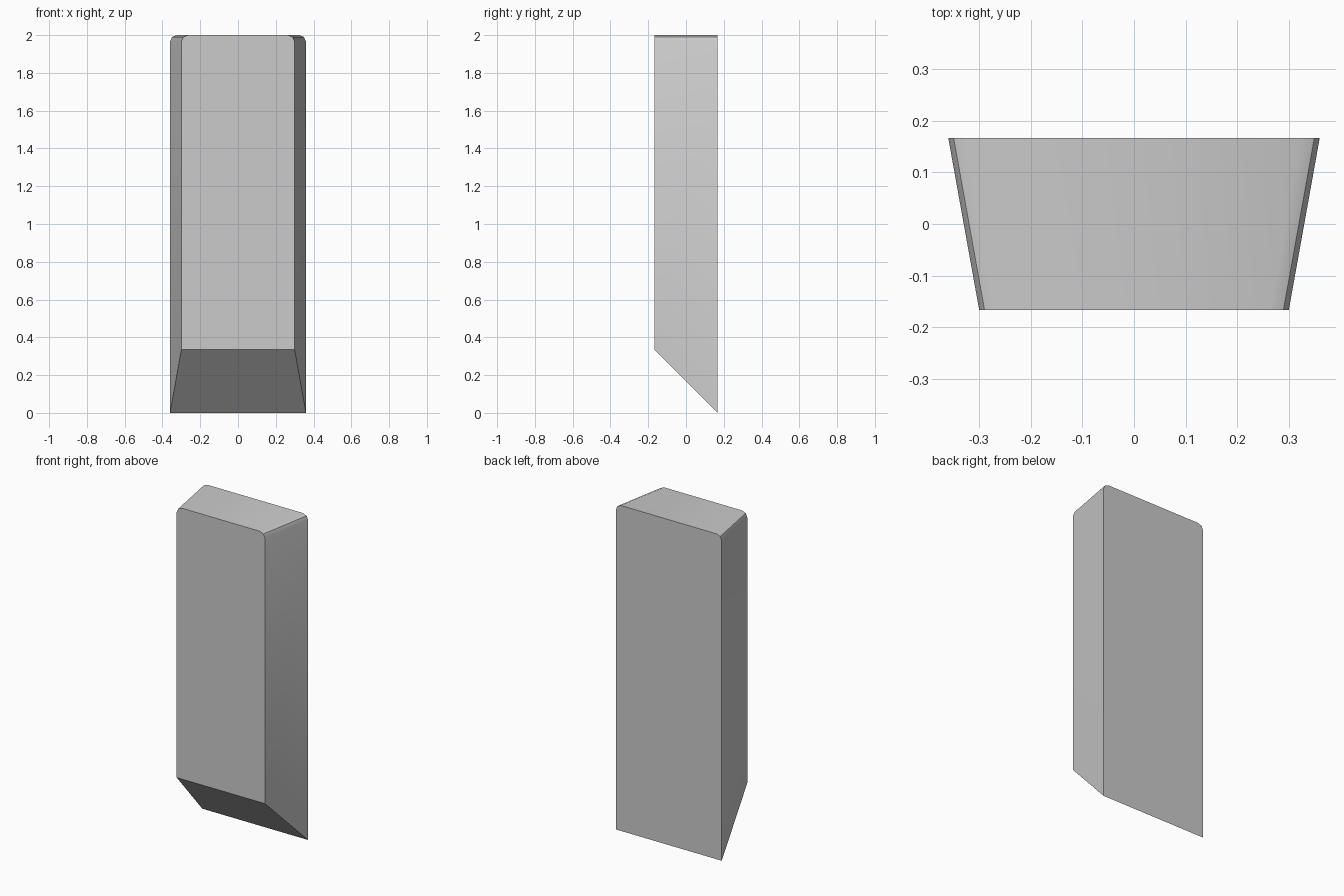
import bpy, bmesh, math

if "Cube" in bpy.data.objects:
    bpy.data.objects.remove(bpy.data.objects["Cube"])

FRONT_X, BACK_X = 0.30, 0.36   # half widths at front and back
DEPTH, TOP = 0.167, 2.0        # half depth, height
SLOPE_Z = 0.335                # height of the bottom slope at the front

bm = bmesh.new()

# Tapered outline, sloped underside
outline = [(-FRONT_X, -DEPTH, SLOPE_Z), (FRONT_X, -DEPTH, SLOPE_Z),
           (BACK_X, DEPTH, 0), (-BACK_X, DEPTH, 0)]
low = [bm.verts.new(p) for p in outline]
high = [bm.verts.new((x, y, TOP)) for x, y, z in outline]
bm.faces.new(low[::-1])
bm.faces.new(high)
for i in range(4):
    j = (i + 1) % 4
    bm.faces.new((low[i], low[j], high[j], high[i]))

# Rounded left and right top edges
side_edges = [bm.edges.get((high[1], high[2])), bm.edges.get((high[3], high[0]))]
bmesh.ops.bevel(bm, geom=side_edges, offset=0.035, segments=2,
                profile=0.5, affect='EDGES')
bmesh.ops.recalc_face_normals(bm, faces=bm.faces[:])

mesh = bpy.data.meshes.new("tapered_block")
bm.to_mesh(mesh)
bm.free()
block = bpy.data.objects.new("tapered_block", mesh)
bpy.context.collection.objects.link(block)

# Soft shading on the shallow bevel joins only
bpy.context.view_layer.objects.active = block
block.select_set(True)
bpy.ops.object.shade_smooth_by_angle(angle=math.radians(30))
